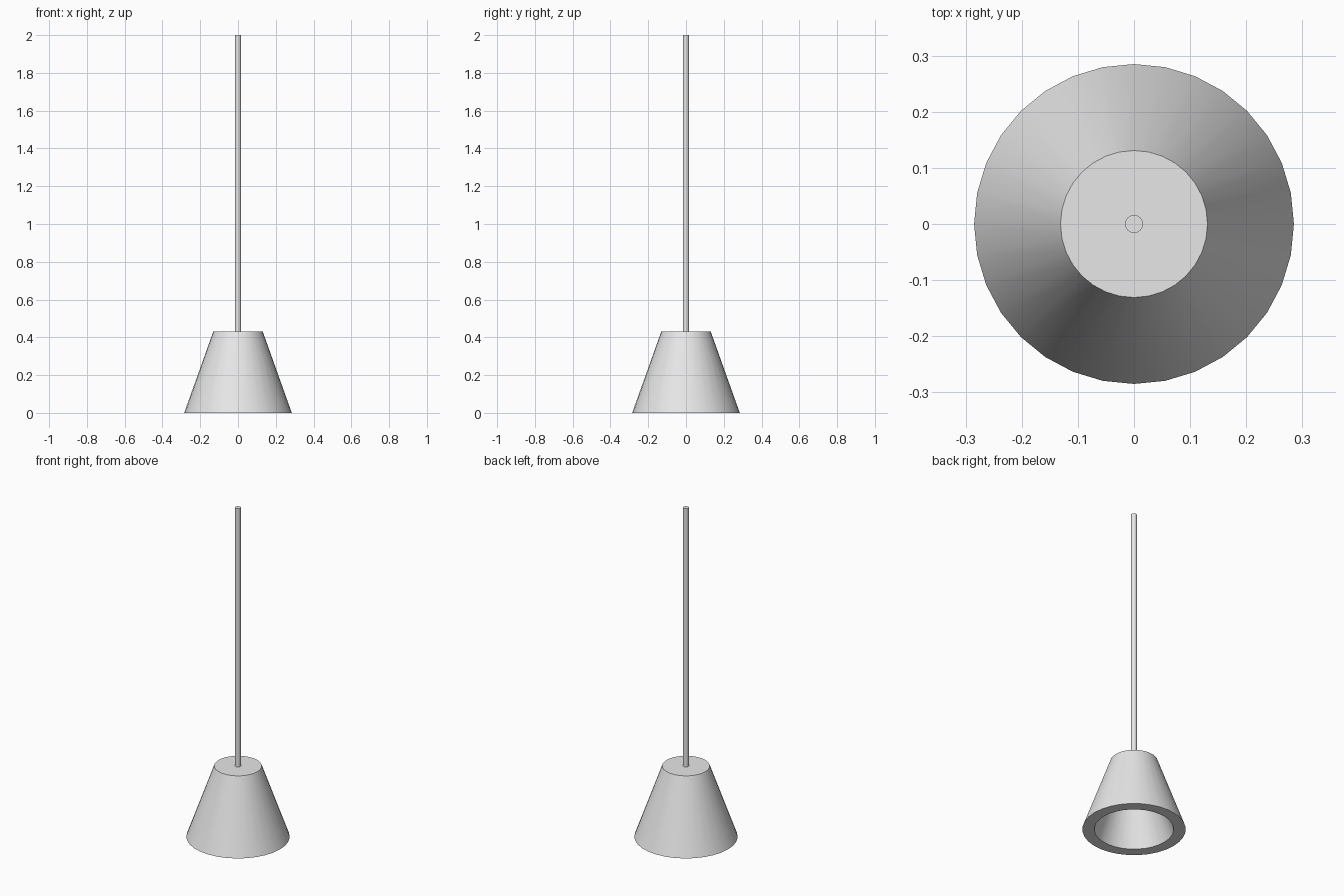
import bpy, bmesh
from math import cos, sin, tau, radians

cube = bpy.data.objects.get("Cube")
if cube:
    bpy.data.objects.remove(cube, do_unlink=True)

SIDES = 32

# Single light grey finish
grey = bpy.data.materials.new("light_grey")
grey.use_nodes = True
colour = (0.8, 0.8, 0.8, 1)
grey.diffuse_color = colour
grey.node_tree.nodes["Principled BSDF"].inputs["Base Color"].default_value = colour


def lathe(name, profile, closed_ends):
    """Spin (radius, height) rings around z, capping the first and last ring."""
    bm = bmesh.new()
    rings = [[bm.verts.new((r * cos(tau * i / SIDES), r * sin(tau * i / SIDES), z))
              for i in range(SIDES)] for r, z in profile]
    for low, high in zip(rings, rings[1:]):
        for i in range(SIDES):
            j = (i + 1) % SIDES
            bm.faces.new((low[i], low[j], high[j], high[i]))
    if closed_ends:
        bm.faces.new(rings[0])
        bm.faces.new(rings[-1])
    bmesh.ops.recalc_face_normals(bm, faces=bm.faces)
    mesh = bpy.data.meshes.new(name)
    bm.to_mesh(mesh)
    bm.free()
    mesh.materials.append(grey)
    obj = bpy.data.objects.new(name, mesh)
    bpy.context.collection.objects.link(obj)
    bpy.ops.object.select_all(action='DESELECT')
    obj.select_set(True)
    bpy.context.view_layer.objects.active = obj
    bpy.ops.object.shade_smooth_by_angle(angle=radians(30))
    return obj


# Hollow tapered shade: ceiling, inner wall, flat rim, outer wall, top
lathe("lamp_shade", [(0.085, 0.37), (0.219, 0), (0.285, 0), (0.131, 0.43)], True)

# Thin hanging rod standing on the shade
lathe("hanging_rod", [(0.016, 0.43), (0.016, 2)], True)
